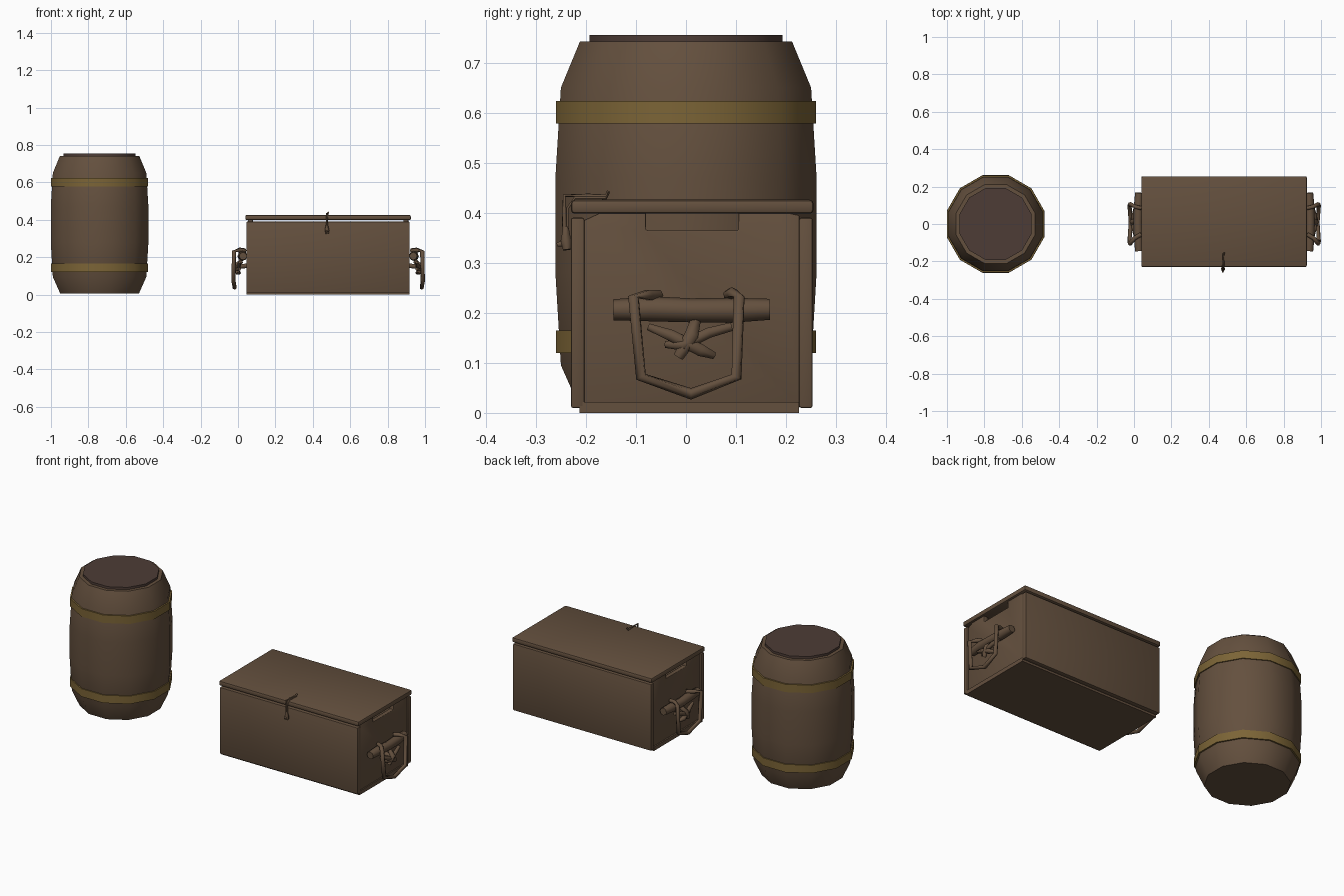
import bpy, bmesh, math
from mathutils import Vector

if "Cube" in bpy.data.objects:
    bpy.data.objects.remove(bpy.data.objects["Cube"])


def material(name, rgb):
    m = bpy.data.materials.new(name)
    m.diffuse_color = (*rgb, 1)
    m.use_nodes = True
    m.node_tree.nodes["Principled BSDF"].inputs["Base Color"].default_value = m.diffuse_color
    return m


WOOD = material("wood", (0.127, 0.080, 0.048))
LID = material("dark_wood", (0.075, 0.046, 0.037))
BRASS = material("brass", (0.200, 0.128, 0.037))


def finish(bm, name, mat, angle=35):
    bmesh.ops.recalc_face_normals(bm, faces=bm.faces[:])
    me = bpy.data.meshes.new(name)
    bm.to_mesh(me)
    bm.free()
    me.materials.append(mat)
    ob = bpy.data.objects.new(name, me)
    bpy.context.collection.objects.link(ob)
    bpy.ops.object.select_all(action='DESELECT')
    ob.select_set(True)
    bpy.context.view_layer.objects.active = ob
    bpy.ops.object.shade_smooth_by_angle(angle=math.radians(angle))
    return ob


def lathe(name, profile, mat, x=-0.74, n=12, cap=True):
    """Turn (flat-to-centre radius, z) points into a flat-sided solid."""
    bm = bmesh.new()
    rings = []
    for r, z in profile:
        R = r / math.cos(math.pi / n)
        rings.append([bm.verts.new((x + R * math.cos((i + .5) * math.tau / n),
                                    R * math.sin((i + .5) * math.tau / n), z)) for i in range(n)])
    pairs = list(zip(rings, rings[1:])) + ([] if cap else [(rings[-1], rings[0])])
    for a, b in pairs:
        for i in range(n):
            j = (i + 1) % n
            bm.faces.new((a[i], a[j], b[j], b[i]))
    if cap:
        bm.faces.new(rings[0])
        bm.faces.new(rings[-1])
    return finish(bm, name, mat)


def prism(name, outline, axis, lo, hi, mat=WOOD, bevel=0.004):
    """Extrude a 2D outline along x (outline is y,z)."""
    bm = bmesh.new()
    f = bm.faces.new([bm.verts.new((lo, u, v)) for u, v in outline])
    ext = bmesh.ops.extrude_face_region(bm, geom=[f])
    bmesh.ops.translate(bm, vec=(hi - lo, 0, 0),
                        verts=[v for v in ext["geom"] if isinstance(v, bmesh.types.BMVert)])
    if bevel:
        bmesh.ops.bevel(bm, geom=bm.edges[:], offset=bevel, segments=2, affect='EDGES', profile=0.5)
    return finish(bm, name, mat)


def box(name, x0, x1, y0, y1, z0, z1, bevel=0.004):
    return prism(name, [(y0, z0), (y1, z0), (y1, z1), (y0, z1)], 'X', x0, x1, bevel=bevel)


def tube(name, pts, radii, sides=6):
    """Sweep a round section along a path."""
    pts = [Vector(p) for p in pts]
    if not isinstance(radii, (list, tuple)):
        radii = [radii] * len(pts)
    bm = bmesh.new()
    rings, side = [], None
    for i, p in enumerate(pts):
        t = (pts[min(i + 1, len(pts) - 1)] - pts[max(i - 1, 0)]).normalized()
        ref = side if side else (Vector((1, 0, 0)) if abs(t.x) < .8 else Vector((0, 1, 0)))
        side = (ref - t * ref.dot(t)).normalized()
        up = t.cross(side)
        rings.append([bm.verts.new(p + radii[i] * (side * math.cos(k * math.tau / sides)
                                                   + up * math.sin(k * math.tau / sides)))
                      for k in range(sides)])
    for a, b in zip(rings, rings[1:]):
        for k in range(sides):
            j = (k + 1) % sides
            bm.faces.new((a[k], a[j], b[j], b[k]))
    bm.faces.new(rings[0])
    bm.faces.new(rings[-1])
    return finish(bm, name, WOOD, 65)


# Barrel body, head and hoops
lathe("barrel_body", [(.21, .005), (.25, .095), (.261, .28), (.261, .47), (.25, .65), (.212, .742)], WOOD)
lathe("barrel_head", [(.193, .735), (.193, .755)], LID)
for label, z in (("lower", .12), ("upper", .578)):
    lathe(label + "_hoop", [(.245, z), (.26, z), (.26, z + .045), (.245, z + .045)], BRASS, cap=False)

# Chest panels
CX = 0.482
box("chest_front", .045, .918, -.23, -.203, .01, .39)
box("chest_back", .045, .918, .226, .253, .01, .39)
box("chest_floor", .045, .918, -.213, .226, 0, .022, bevel=0)
box("chest_lid", .039, .924, -.23, .255, .398, .426, bevel=.008)

# End panels with a hand notch, and the rope handles, mirrored about the chest centre
END = [(-.204, .01), (.227, .01), (.227, .395), (.19, .403), (.105, .403), (.105, .365),
       (-.08, .365), (-.08, .403), (-.165, .403), (-.204, .385)]
RING = [(.925, -.055, .235), (.96, -.075, .236), (.985, -.105, .232), (.988, -.09, .072),
        (.982, .01, .038), (.988, .101, .072), (.985, .106, .232), (.955, .092, .24), (.925, .085, .236)]
KNOT = [([(.955, -.075, .172), (.962, -.03, .155), (.97, .03, .125), (.955, .055, .115)], [.008, .013, .014, .008]),
        ([(.955, .09, .172), (.965, .045, .16), (.97, -.005, .135), (.955, -.04, .137)], [.010, .012, .013, .008]),
        ([(.945, .018, .18), (.972, .012, .155), (.965, -.015, .112)], [.012, .016, .011])]

for label, s in (("left", -1), ("right", 1)):
    mx = lambda x: CX + s * (x - CX)
    flip = lambda path: [(mx(x), y, z) for x, y, z in path]
    prism(label + "_end", END, 'X', *sorted((mx(.885), mx(.911))), bevel=.003)
    tube(label + "_handle_bar", flip([(.937, -.145, .206), (.94, -.07, .208), (.943, .01, .205),
                                     (.94, .09, .205), (.937, .167, .207)]), [.021, .025, .024, .025, .021], 8)
    tube(label + "_handle_ring", flip(RING), .0115)
    for i, (path, radii) in enumerate(KNOT):
        tube(f"{label}_knot_strand_{i + 1}", flip(path), radii)
    tube(label + "_knot_anchor", flip([(.905, .01, .155), (.962, .01, .15)]), .014)

# Cord fastening over the front of the lid
tube("lid_cord", [(.484, -.155, .442), (.478, -.16, .432), (.476, -.2, .434), (.475, -.243, .434),
                  (.475, -.243, .38), (.475, -.241, .34)], [.004, .006, .004, .004, .005, .005])
tube("lid_cord_inner", [(.482, -.16, .43), (.48, -.222, .43), (.478, -.236, .41), (.476, -.236, .345)], .003)
tube("cord_toggle", [(.475, -.24, .372), (.476, -.24, .345), (.478, -.238, .326)], [.006, .012, .009])
tube("cord_knot", [(.475, -.258, .336), (.475, -.244, .34), (.475, -.232, .337)], [.004, .008, .006])
